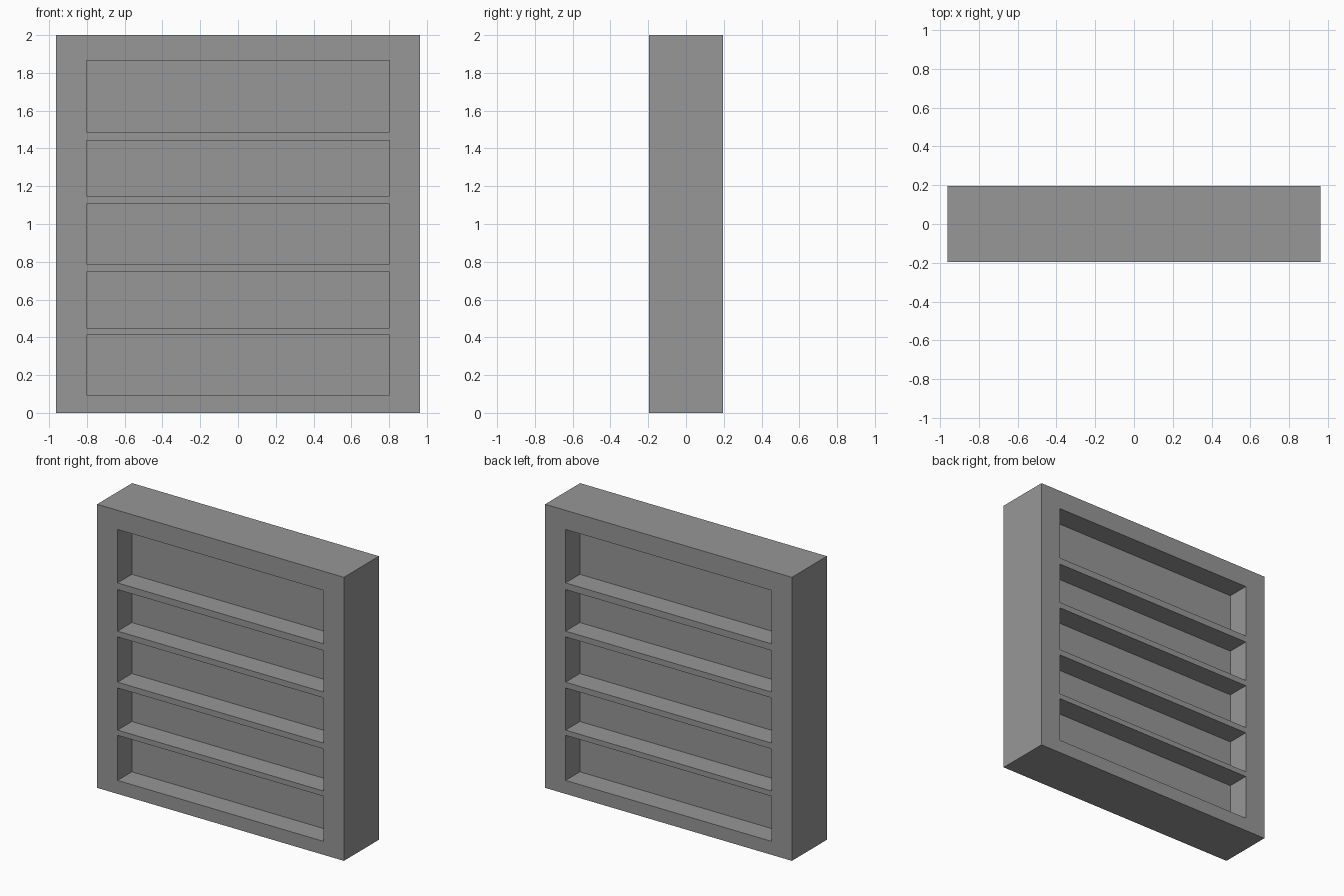
import bpy
import bmesh
from mathutils import Matrix, Vector

default_cube = bpy.data.objects.get("Cube")
if default_cube:
    bpy.data.objects.remove(default_cube, do_unlink=True)

HALF_W, HALF_D, HEIGHT = 0.963, 0.195, 2.0
BAY_HALF_W = 0.803          # half width of the shelf openings
PANEL_HALF = 0.036          # half thickness of the dividing panel
BAYS = [(0.095, 0.413), (0.45, 0.747), (0.788, 1.107), (1.148, 1.441), (1.488, 1.865)]

grey = bpy.data.materials.new("mid_grey")
grey.use_nodes = True
colour = (0.31, 0.31, 0.31, 1)
grey.diffuse_color = colour
grey.node_tree.nodes["Principled BSDF"].inputs["Base Color"].default_value = colour


def add_box(bm, low, high):
    low, high = Vector(low), Vector(high)
    place = Matrix.Translation((low + high) / 2) @ Matrix.Diagonal((high - low).to_4d())
    place[3][3] = 1
    bmesh.ops.create_cube(bm, size=1, matrix=place)


def make_object(name, boxes):
    bm = bmesh.new()
    for low, high in boxes:
        add_box(bm, low, high)
    mesh = bpy.data.meshes.new(name)
    bm.to_mesh(mesh)
    bm.free()
    mesh.materials.append(grey)
    obj = bpy.data.objects.new(name, mesh)
    bpy.context.collection.objects.link(obj)
    return obj


# Solid case
case = make_object("shelf_case", [((-HALF_W, -HALF_D, 0), (HALF_W, HALF_D, HEIGHT))])

# Shelf bays cut into both the front and the back, leaving a middle panel
bay_boxes = []
for bottom, top in BAYS:
    for near, far in ((-HALF_D - 0.1, -PANEL_HALF), (PANEL_HALF, HALF_D + 0.1)):
        bay_boxes.append(((-BAY_HALF_W, near, bottom), (BAY_HALF_W, far, top)))
cutter = make_object("bay_cutter", bay_boxes)
cutter.hide_render = True

cut = case.modifiers.new("cut_bays", "BOOLEAN")
cut.operation = "DIFFERENCE"
cut.solver = "EXACT"
cut.object = cutter
bpy.context.view_layer.objects.active = case
bpy.ops.object.modifier_apply(modifier=cut.name)
bpy.data.objects.remove(cutter, do_unlink=True)
